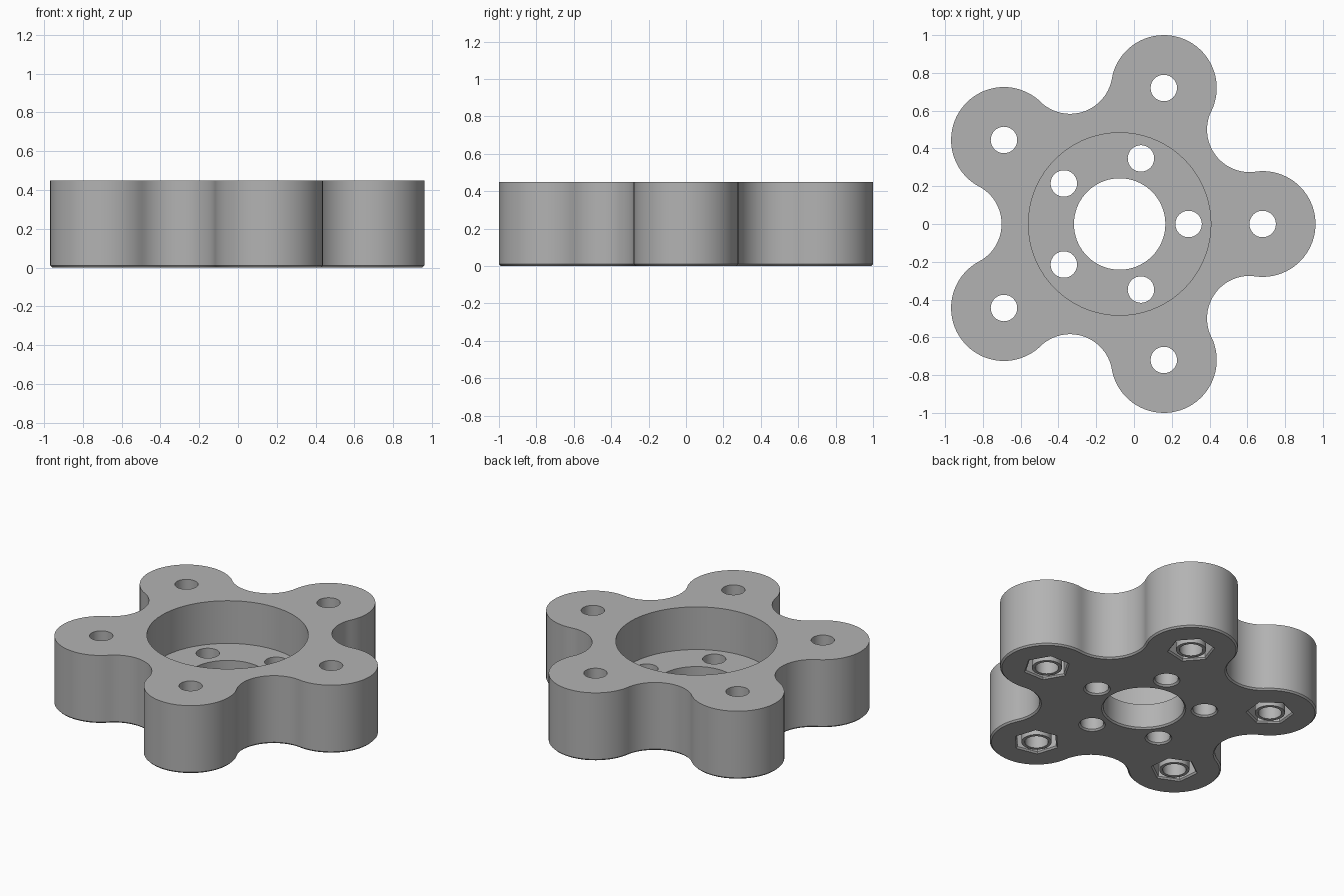
import bpy, bmesh, math
from math import cos, sin, pi, radians

if "Cube" in bpy.data.objects:
    bpy.data.objects.remove(bpy.data.objects["Cube"], do_unlink=True)

CX = -0.076                 # hub axis
H, FLOOR, CH = 0.45, 0.168, 0.01
LOBE_D, LOBE_R = 0.757, 0.28
DIP_D, DIP_R = 0.85, 0.225
HOLE_R, NUT_R, NUT_H = 0.07, 0.133, 0.2

mat = bpy.data.materials.new("grey plastic")
mat.use_nodes = True
GREY = (0.45, 0.45, 0.45, 1)
mat.diffuse_color = GREY
mat.node_tree.nodes["Principled BSDF"].inputs["Base Color"].default_value = GREY


def loft(name, loops, ring=False):
    """Skin a stack of equal loops; cap the ends, or join them as a ring."""
    bm = bmesh.new()
    rows = [[bm.verts.new(p) for p in loop] for loop in loops]
    n = len(rows[0])
    pairs = list(zip(rows, rows[1:]))
    if ring:
        pairs.append((rows[-1], rows[0]))
    else:
        bm.faces.new(rows[0])
        bm.faces.new(rows[-1])
    for a, b in pairs:
        for i in range(n):
            j = (i + 1) % n
            bm.faces.new((a[i], a[j], b[j], b[i]))
    bmesh.ops.recalc_face_normals(bm, faces=bm.faces)
    mesh = bpy.data.meshes.new(name)
    bm.to_mesh(mesh)
    bm.free()
    mesh.materials.append(mat)
    ob = bpy.data.objects.new(name, mesh)
    bpy.context.collection.objects.link(ob)
    return ob


def circle(r, z, d=0, turn=0, n=48, hexagon=False):
    """Circle or hexagon at distance d from the hub axis."""
    pts = []
    for i in range(n):
        a = 2 * pi * i / n
        k = r * cos(pi / 6) / cos(a % (pi / 3) - pi / 6) if hexagon else r
        x, y = d + k * cos(a), k * sin(a)
        pts.append((CX + x * cos(turn) - y * sin(turn), x * sin(turn) + y * cos(turn), z))
    return pts


def outline(z, inset=0):
    """Five round lobes joined by tangent hollow arcs."""
    half = pi / 5
    dx, dy = DIP_D * cos(half) - LOBE_D, DIP_D * sin(half)
    tangent = math.atan2(dy, dx)
    sweep = 2 * (tangent - half)
    pts = []
    for k in range(5):
        turn = 2 * half * k
        arcs = ((LOBE_D, LOBE_R - inset, turn, -tangent, tangent, 40),
                (DIP_D, DIP_R + inset, turn + half, pi + sweep / 2, pi - sweep / 2, 24))
        for d, r, t, a0, a1, n in arcs:
            for i in range(n):
                a = t + a0 + (a1 - a0) * i / n
                pts.append((CX + d * cos(t) + r * cos(a), d * sin(t) + r * sin(a), z))
    return pts


# Lobed body with a small chamfer on the underside
body = loft("lobed_body", [outline(0, CH), outline(CH), outline(H)])

# Central bore with wide recess, then five inner and five outer bolt holes
bore = 0.242
cutters = [loft("bore_cutter", [circle(r, z, n=72) for r, z in (
    (bore + 2 * CH, -CH), (bore, CH), (bore, FLOOR), (0.483, FLOOR), (0.483, H + 0.1))])]
for k in range(5):
    t = radians(72 * k)
    cutters.append(loft("inner_hole_cutter", [circle(r, z, 0.365, t) for r, z in (
        (HOLE_R + 2 * CH, -CH), (HOLE_R, CH), (HOLE_R, FLOOR + 0.1))]))
    cutters.append(loft("nut_hole_cutter", [
        circle(NUT_R + 2 * CH, -CH, LOBE_D, t, hexagon=True),
        circle(NUT_R, CH, LOBE_D, t, hexagon=True),
        circle(NUT_R, NUT_H, LOBE_D, t, hexagon=True),
        circle(HOLE_R, NUT_H, LOBE_D, t),
        circle(HOLE_R, H + 0.1, LOBE_D, t)]))

bpy.context.view_layer.objects.active = body
for c in cutters:
    c.hide_render = True
    m = body.modifiers.new("cut", "BOOLEAN")
    m.operation, m.solver, m.object = "DIFFERENCE", "EXACT", c
    bpy.ops.object.modifier_apply(modifier=m.name)
    bpy.data.objects.remove(c, do_unlink=True)

# Thin sleeves around the bolt holes inside the nut pockets
parts = [body]
for k in range(5):
    t = radians(72 * k)
    parts.append(loft(f"nut_sleeve_{k + 1}", [circle(r, z, LOBE_D, t) for r, z in (
        (0.09, 0), (0.09, NUT_H), (HOLE_R, NUT_H), (HOLE_R, 0))], ring=True))

bpy.ops.object.select_all(action="DESELECT")
for ob in parts:
    ob.select_set(True)
bpy.ops.object.shade_smooth_by_angle(angle=radians(30))
